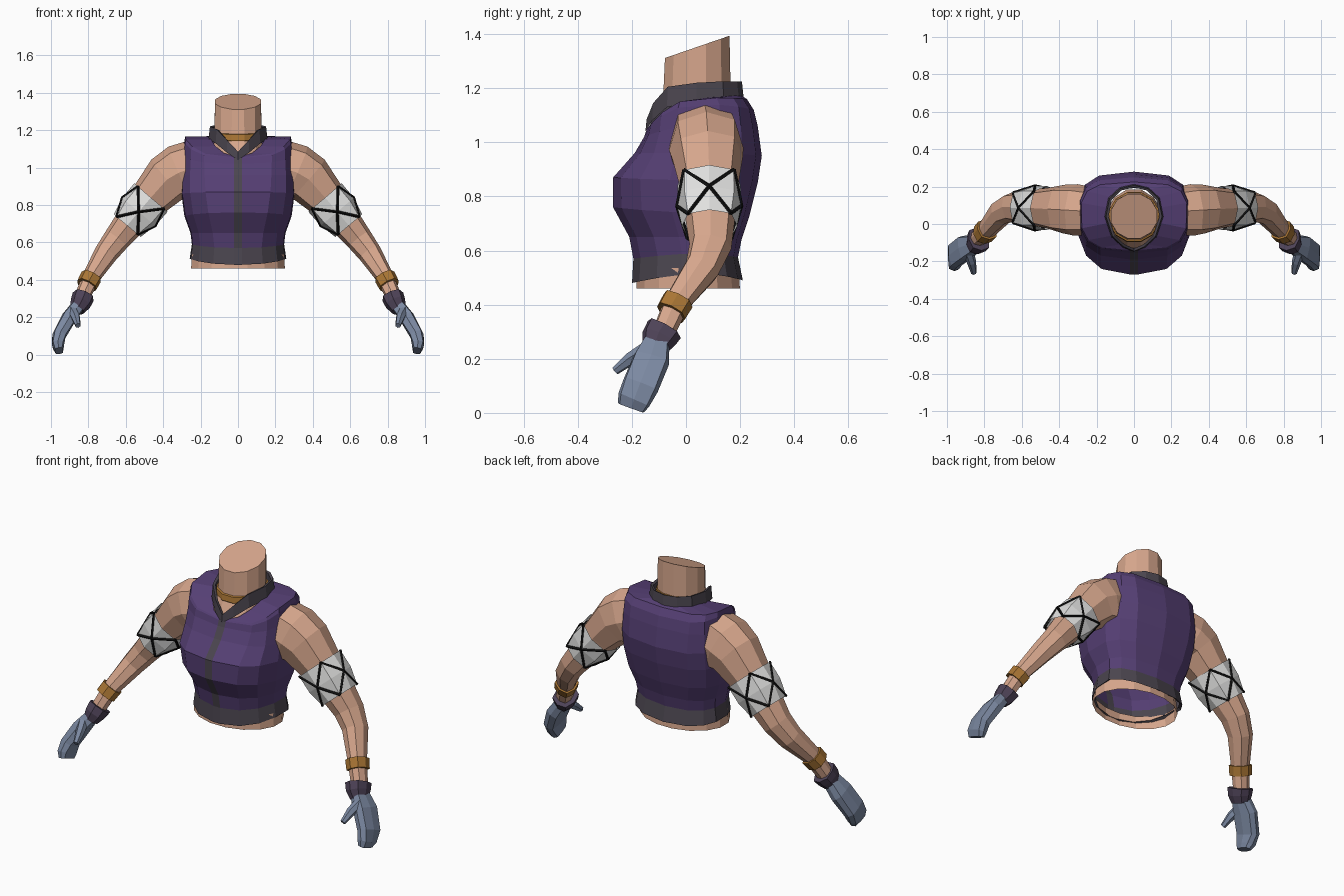
import bpy, bmesh, math
from mathutils import Vector

if "Cube" in bpy.data.objects:
    bpy.data.objects.remove(bpy.data.objects["Cube"])


def material(name, rgb):
    m = bpy.data.materials.new(name)
    m.diffuse_color = (*rgb, 1)
    m.use_nodes = True
    m.node_tree.nodes["Principled BSDF"].inputs["Base Color"].default_value = m.diffuse_color
    return m


SKIN = material("skin", (0.68, 0.385, 0.265))
PURPLE = material("purple_cloth", (0.092, 0.05, 0.175))
TRIM = material("dark_trim", (0.07, 0.06, 0.078))
CUFF = material("plum_cuff", (0.075, 0.055, 0.095))
WHITE = material("white_wrap", (0.75, 0.75, 0.74))
BLACK = material("black_cord", (0.005, 0.005, 0.005))
GLOVE = material("blue_grey_glove", (0.2, 0.25, 0.36))
BRONZE = material("bronze_band", (0.4, 0.18, 0.035))


def finish(name, bm, mats, mirror=False):
    bmesh.ops.recalc_face_normals(bm, faces=bm.faces)
    me = bpy.data.meshes.new(name)
    bm.to_mesh(me)
    bm.free()
    for m in mats:
        me.materials.append(m)
    ob = bpy.data.objects.new(name, me)
    bpy.context.collection.objects.link(ob)
    if mirror:
        ob.modifiers.new("mirror", 'MIRROR').use_mirror_merge = False
    return ob


def loft(bm, rings, caps=(False, False), rule=None):
    vs = [[bm.verts.new(p) for p in r] for r in rings]
    n = len(vs[0])
    for r in range(len(vs) - 1):
        for i in range(n):
            j = (i + 1) % n
            f = bm.faces.new((vs[r][i], vs[r][j], vs[r + 1][j], vs[r + 1][i]))
            if rule:
                f.material_index = rule(r, i)
    if caps[0]:
        bm.faces.new(vs[0])
    if caps[1]:
        bm.faces.new(vs[-1])


def tube_rings(path, sides=8, corner=1.0):
    """path rows: x, y, z, half size up/out, half size along y."""
    pts = [Vector(p[:3]) for p in path]
    d = (pts[-1] - pts[0]).normalized()
    ref = Vector((0, 1, 0)) if abs(d.y) < 0.8 else Vector((1, 0, 0))
    rings = []
    for k, p in enumerate(pts):
        t = (pts[min(k + 1, len(pts) - 1)] - pts[max(k - 1, 0)]).normalized()
        a = (ref - t * ref.dot(t)).normalized()
        n = t.cross(a)
        ring = []
        for i in range(sides):
            ang = 2 * math.pi * i / sides
            s = corner if i % 2 else 1
            ring.append(p + a * math.cos(ang) * path[k][4] * s
                        + n * math.sin(ang) * path[k][3] * s)
        rings.append(ring)
    return rings


def tube(name, path, mat, sides=8, corner=1.08, caps=(True, True)):
    bm = bmesh.new()
    loft(bm, tube_rings(path, sides, corner), caps)
    return finish(name, bm, [mat], mirror=True)


def oval(rx, yf, yb, zf, zb, n=12):
    out = []
    for i in range(n):
        a = 2 * math.pi * (i + 0.5) / n
        c = math.cos(a)
        out.append((rx * math.sin(a), (yf + yb) / 2 - (yb - yf) / 2 * c,
                    (zf + zb) / 2 + (zf - zb) / 2 * c))
    return out


# Vest: stacked cross-sections, front strip and hem in trim colour
HALF = [28, 52, 75, 100, 125, 150]
ANGLES = [4] + HALF + [180] + [-a for a in reversed(HALF)] + [-4]


def vest_ring(zf, zs, zb, rx, yf, yb, e):
    ring = []
    for deg in ANGLES:
        a = math.radians(deg)
        s, c = math.sin(a), math.cos(a)
        x = math.copysign(rx * abs(s) ** e, s) if abs(deg) < 180 else 0
        if abs(deg) == 4:
            x = math.copysign(0.022, deg)
        w = abs(c) ** e
        y = 0.06 + ((yf - 0.06) if c > 0 else (yb - 0.06)) * w
        z = zs + ((zf if c > 0 else zb) - zs) * abs(c) ** 1.5
        ring.append((x, y, z))
    return ring


vest_rows = [
    (0.49, 0.525, 0.50, 0.245, -0.18, 0.195, 0.9),
    (0.48, 0.515, 0.49, 0.262, -0.20, 0.21, 0.9),
    (0.57, 0.59, 0.575, 0.25, -0.195, 0.192, 0.9),
    (0.65, 0.65, 0.64, 0.257, -0.21, 0.205, 0.85),
    (0.76, 0.74, 0.73, 0.29, -0.27, 0.235, 0.8),
    (0.87, 0.86, 0.85, 0.306, -0.27, 0.265, 0.75),
    (0.96, 0.96, 0.95, 0.303, -0.19, 0.28, 0.7),
    (1.02, 1.06, 1.06, 0.295, -0.155, 0.265, 0.65),
    (1.05, 1.14, 1.12, 0.29, -0.145, 0.25, 0.62),
    (1.055, 1.165, 1.16, 0.285, -0.14, 0.225, 0.65),
    (1.06, 1.165, 1.175, 0.15, -0.13, 0.2, 0.9),
]
bm = bmesh.new()
loft(bm, [vest_ring(*r) for r in vest_rows],
     rule=lambda r, i: 1 if r < 2 or i == len(ANGLES) - 1 else 0)
finish("vest", bm, [PURPLE, TRIM])

# Standing collar with a V at the front
half = [(0, -0.15, 1.04, 1.085), (0.06, -0.125, 1.08, 1.145),
        (0.12, -0.07, 1.13, 1.205), (0.158, 0.04, 1.15, 1.22),
        (0.138, 0.14, 1.16, 1.225), (0.078, 0.195, 1.165, 1.225),
        (0, 0.213, 1.165, 1.225)]
full = half + [(-x, y, b, t) for x, y, b, t in half[-2:0:-1]]
low = [(x, y, b) for x, y, b, t in full]
top = [(x * 0.95, y * 0.97, t) for x, y, b, t in full]
inner = [(x * 0.86, 0.04 + (y - 0.04) * 0.9, t - 0.005) for x, y, b, t in full]
inner_low = [(x * 0.88, 0.04 + (y - 0.04) * 0.9, b) for x, y, b, t in full]
bm = bmesh.new()
loft(bm, [low, top, inner, inner_low])
finish("collar", bm, [TRIM])

# Neck with slanted cap, flaring into the upper chest
bm = bmesh.new()
loft(bm, [oval(0.15, -0.14, 0.19, 1.04, 1.06), oval(0.13, -0.09, 0.17, 1.14, 1.16),
          oval(0.128, -0.082, 0.165, 1.31, 1.395)], (False, True))
finish("neck", bm, [SKIN])

# Choker around the neck
bm = bmesh.new()
loft(bm, [oval(0.133, -0.10, 0.172, 1.14, 1.18), oval(0.138, -0.102, 0.176, 1.145, 1.185),
          oval(0.138, -0.098, 0.176, 1.175, 1.21), oval(0.128, -0.085, 0.168, 1.18, 1.21)])
finish("choker", bm, [BRONZE])

# Bare waist below the hem, open underneath
bm = bmesh.new()
loft(bm, [oval(0.256, -0.187, 0.203, 0.46, 0.46, 16), oval(0.25, -0.183, 0.198, 0.535, 0.535, 16)])
finish("waist", bm, [SKIN])

# Arms
tube("arm", [
    (0.24, 0.07, 1.0, 0.145, 0.13), (0.31, 0.075, 0.975, 0.15, 0.138),
    (0.375, 0.08, 0.94, 0.135, 0.13), (0.465, 0.085, 0.84, 0.11, 0.108),
    (0.59, 0.09, 0.69, 0.083, 0.088), (0.65, 0.09, 0.615, 0.072, 0.078),
    (0.71, 0.06, 0.535, 0.063, 0.066), (0.79, -0.035, 0.405, 0.046, 0.048),
    (0.85, -0.095, 0.27, 0.04, 0.04)], SKIN)

# Upper arm wraps: eight sides, split along the cord lines
wrap_rings = tube_rings([(0.465, 0.085, 0.84, 0.117, 0.117),
                         (0.53, 0.086, 0.764, 0.116, 0.118),
                         (0.592, 0.087, 0.69, 0.094, 0.102)], 8, 1.1)
bm = bmesh.new()
loft(bm, wrap_rings)
bm.verts.index_update()
for f in list(bm.faces):
    diagonal = [v for v in f.verts if (v.index % 2 == 0) == (8 <= v.index < 16)]
    bmesh.utils.face_split(f, diagonal[0], diagonal[1])
finish("arm_wrap", bm, [WHITE], mirror=True)

# Crossed cords on each of the four wrap sides
bm = bmesh.new()
for i in (0, 2, 4, 6):
    for d in (-1, 1):
        line = [wrap_rings[0][(i - d) % 8], wrap_rings[1][i], wrap_rings[2][(i + d) % 8]]
        loft(bm, tube_rings([(*p, 0.008, 0.008) for p in line], 4), (True, True))
finish("wrap_cords", bm, [BLACK], mirror=True)

# Bracelets and glove cuffs
tube("bracelet", [(0.785, -0.029, 0.415, 0.058, 0.06),
                  (0.809, -0.055, 0.37, 0.056, 0.058)], BRONZE)
tube("glove_cuff", [(0.828, -0.08, 0.308, 0.06, 0.07), (0.842, -0.1, 0.275, 0.056, 0.066),
                    (0.86, -0.115, 0.24, 0.042, 0.05)], CUFF)

# Mitten-shaped gloves and thumbs
tube("glove", [(0.86, -0.11, 0.255, 0.036, 0.05), (0.905, -0.128, 0.195, 0.04, 0.068),
               (0.957, -0.168, 0.10, 0.036, 0.068), (0.962, -0.192, 0.05, 0.032, 0.062),
               (0.957, -0.203, 0.02, 0.022, 0.052)], GLOVE, 8, 1.2)
tube("thumb", [(0.885, -0.15, 0.235, 0.028, 0.028), (0.868, -0.205, 0.20, 0.025, 0.025),
               (0.856, -0.262, 0.155, 0.015, 0.016)], GLOVE, 6, 1.0)
